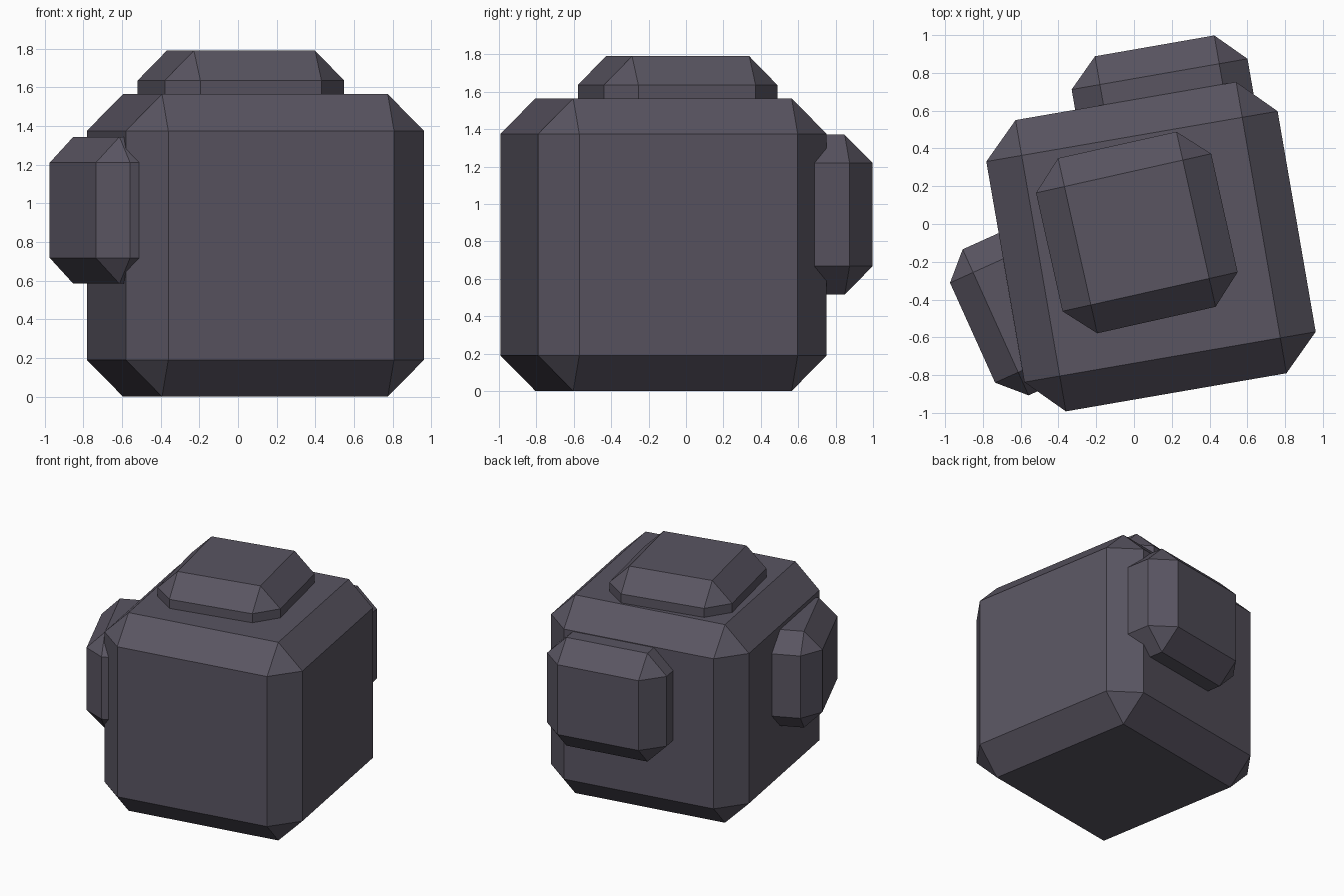
import bpy
from math import radians

if "Cube" in bpy.data.objects:
    bpy.data.objects.remove(bpy.data.objects["Cube"])

stone = bpy.data.materials.new("dark_stone")
stone.diffuse_color = (0.10, 0.09, 0.12, 1)
stone.use_nodes = True
stone.node_tree.nodes["Principled BSDF"].inputs["Base Color"].default_value = stone.diffuse_color


def chamfered_block(name, centre, size, turn, chamfer):
    """Box turned about z with one flat chamfer on every edge."""
    bpy.ops.mesh.primitive_cube_add(size=1, location=centre,
                                    rotation=(0, 0, radians(turn)))
    block = bpy.context.object
    block.name = name
    block.scale = size
    bpy.ops.object.transform_apply(location=False, rotation=False, scale=True)
    bevel = block.modifiers.new("chamfer", 'BEVEL')
    bevel.width = chamfer
    bevel.segments = 1
    bevel.limit_method = 'NONE'
    block.data.materials.append(stone)
    return block


# Main boulder
chamfered_block("main_block", (0.09, -0.12, 0.7825), (1.565, 1.565, 1.565), 9.8, 0.19)
# Lump on top, sunk into the boulder
chamfered_block("top_lump", (0.015, -0.045, 1.315), (0.95, 0.95, 0.95), 12.6, 0.154)
# Lump on the back
chamfered_block("back_lump", (0.178, 0.549, 0.943), (0.945, 0.80, 0.855), 9.9, 0.152)
# Lump on the left side
chamfered_block("left_lump", (-0.512, -0.421, 0.964), (0.752, 0.848, 0.76), 24.3, 0.134)
